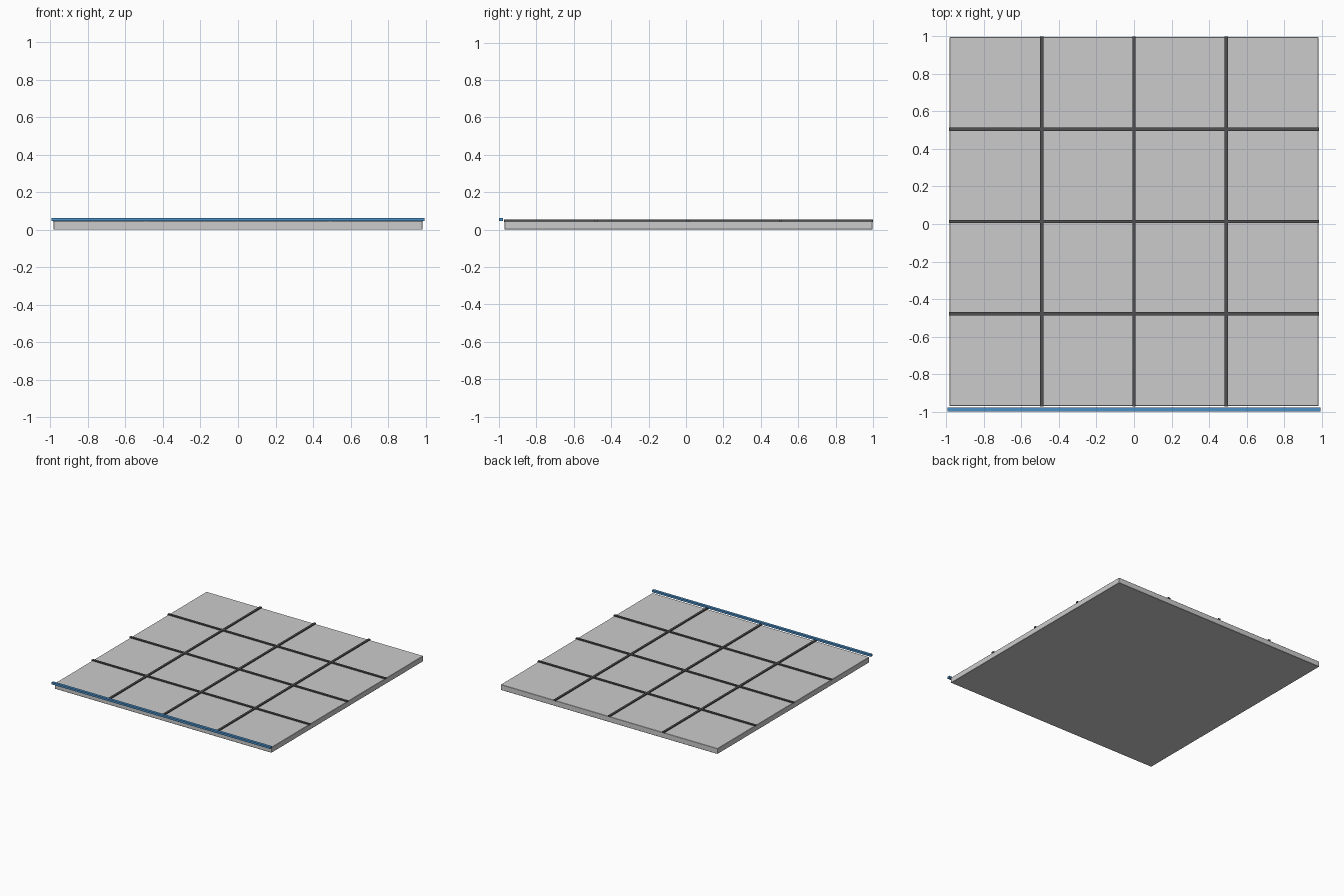
import bpy

if "Cube" in bpy.data.objects:
    bpy.data.objects.remove(bpy.data.objects["Cube"])

CY = 0.013      # slab centre in y
TOP = 0.045     # slab top


def box(name, lo, hi, bevel=0.0):
    bpy.ops.mesh.primitive_cube_add(size=1, location=[(a + b) / 2 for a, b in zip(lo, hi)])
    ob = bpy.context.object
    ob.name = name
    ob.scale = [b - a for a, b in zip(lo, hi)]
    bpy.ops.object.transform_apply(location=False, rotation=False, scale=True)
    if bevel:
        mod = ob.modifiers.new("edge", "BEVEL")
        mod.width = bevel
        mod.segments = 1
    return ob


# Floor slab
box("floor_slab", (-0.983, CY - 0.983, 0), (0.983, CY + 0.983, TOP), 0.002)

# Dark seams between the tiles, three each way
dark = bpy.data.materials.new("dark_seam")
dark.diffuse_color = (0.08, 0.08, 0.085, 1)
dark.use_nodes = True
dark.node_tree.nodes["Principled BSDF"].inputs["Base Color"].default_value = dark.diffuse_color
for i, p in enumerate((-0.492, 0, 0.492)):
    for name, lo, hi in (
        ("seam_along_y", (p - 0.009, CY - 0.987, TOP - 0.003), (p + 0.009, CY + 0.987, TOP + 0.008)),
        ("seam_along_x", (-0.987, CY + p - 0.009, TOP - 0.003), (0.987, CY + p + 0.009, TOP + 0.008)),
    ):
        box(f"{name}_{i + 1}", lo, hi).data.materials.append(dark)

# Blue trim along the front edge
blue = bpy.data.materials.new("blue_trim")
blue.diffuse_color = (0.07, 0.28, 0.58, 1)
blue.use_nodes = True
blue.node_tree.nodes["Principled BSDF"].inputs["Base Color"].default_value = blue.diffuse_color
box("front_trim", (-0.993, -1.0, 0.046), (0.993, -0.978, 0.062)).data.materials.append(blue)
